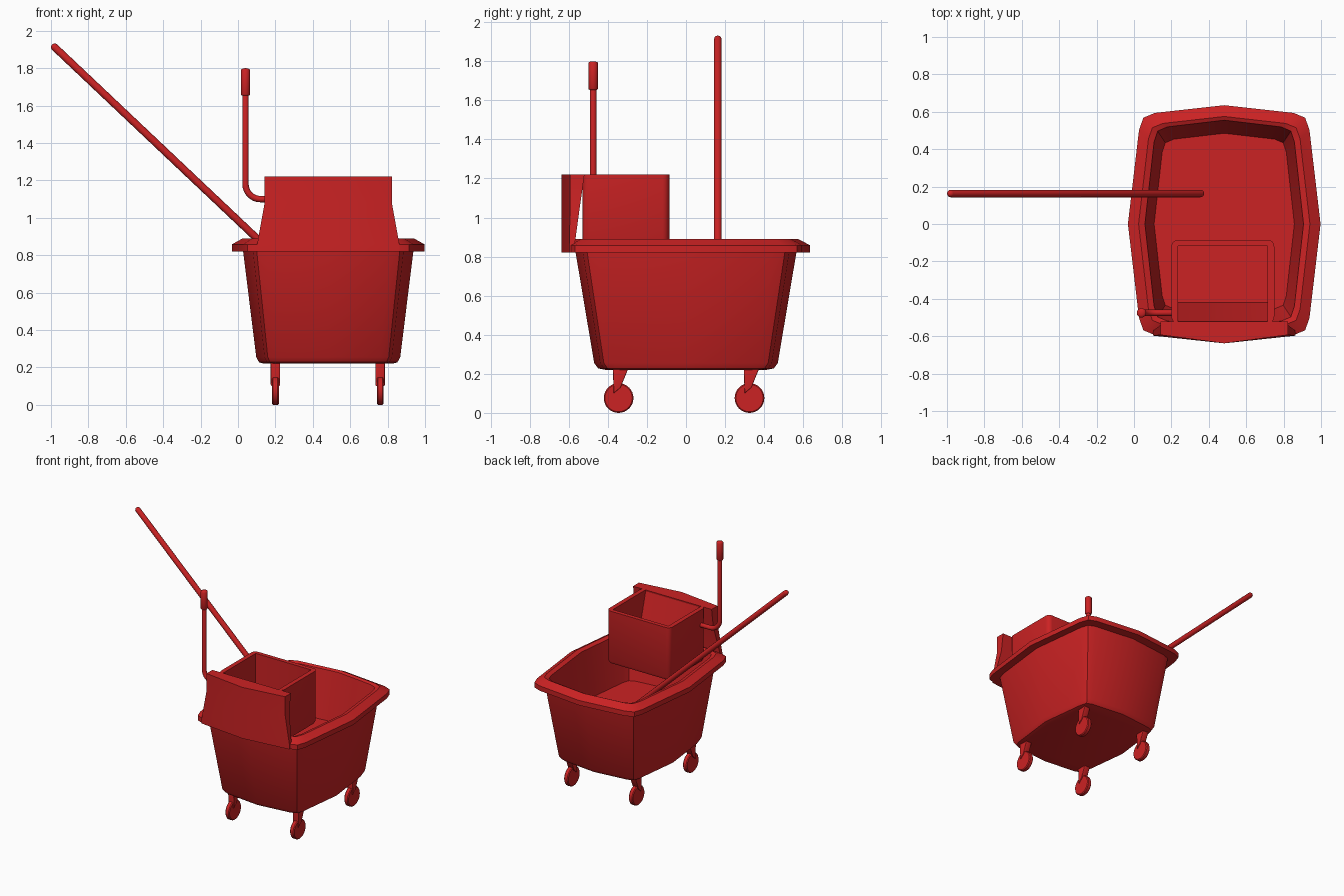
import bpy, bmesh, math
from mathutils import Vector

old = bpy.data.objects.get("Cube")
if old:
    bpy.data.objects.remove(old, do_unlink=True)

RED = (0.60, 0.016, 0.017, 1)
red = bpy.data.materials.new("bright red plastic")
red.use_nodes = True
red.diffuse_color = RED
red.node_tree.nodes["Principled BSDF"].inputs["Base Color"].default_value = RED

CX = 0.4825  # centre line of the bucket


def finish(name, bm, bevel=0, angle=30):
    bmesh.ops.recalc_face_normals(bm, faces=bm.faces)
    mesh = bpy.data.meshes.new(name)
    bm.to_mesh(mesh)
    bm.free()
    ob = bpy.data.objects.new(name, mesh)
    bpy.context.collection.objects.link(ob)
    mesh.materials.append(red)
    bpy.ops.object.select_all(action="DESELECT")
    ob.select_set(True)
    bpy.context.view_layer.objects.active = ob
    if bevel:
        mod = ob.modifiers.new("soft edges", "BEVEL")
        mod.width, mod.segments = bevel, 3
        bpy.ops.object.modifier_apply(modifier=mod.name)
    bpy.ops.object.shade_smooth_by_angle(angle=math.radians(angle))
    return ob


def loft(name, rings, **kw):
    """Skin a list of equal rings and cap both ends."""
    bm = bmesh.new()
    loops = [[bm.verts.new(p) for p in ring] for ring in rings]
    n = len(loops[0])
    for a, b in zip(loops, loops[1:]):
        for i in range(n):
            j = (i + 1) % n
            bm.faces.new((a[i], a[j], b[j], b[i]))
    bm.faces.new(loops[0])
    bm.faces.new(loops[-1])
    return finish(name, bm, **kw)


def rounded_rect(x0, x1, y0, y1, r, z):
    ring = []
    corners = ((x1, y1, -1, -1), (x0, y1, 1, -1), (x0, y0, 1, 1), (x1, y0, -1, 1))
    for k, (x, y, sx, sy) in enumerate(corners):
        for s in range(5):
            a = math.radians(90 * k + 22.5 * s)
            ring.append((x + sx * r + r * math.cos(a), y + sy * r + r * math.sin(a), z))
    return ring


def tube(name, path, radius, sides=16, cap=0.4):
    """Round rod along a path lying in one xz plane, with domed ends."""
    pts = [Vector(p) for p in path]
    rings = []
    for i, p in enumerate(pts):
        d = (pts[min(i + 1, len(pts) - 1)] - pts[max(i - 1, 0)]).normalized()
        u = Vector((0, 1, 0))
        v = d.cross(u)
        steps = [(0, 1)]
        dome = [(radius * math.sin(t) * cap * 2, math.cos(t)) for t in (0.5, 1.0, 1.4)]
        if i == 0:
            steps = [(-o, s) for o, s in reversed(dome)] + steps
        if i == len(pts) - 1:
            steps += dome
        for off, s in steps:
            rings.append([p + d * off + radius * s * (u * math.cos(a) + v * math.sin(a))
                          for a in (math.tau * k / sides for k in range(sides))])
    return loft(name, rings, angle=40)


# Bucket: one faceted outline lofted from underside, over the rim, to inner floor
quarter = [(1, 0), (0.885, 0.79), (0.84, 0.895), (0.72, 0.935), (0, 1)]
half = quarter + [(-x, y) for x, y in reversed(quarter[:-1])]
outline = half + [(x, -y) for x, y in reversed(half[1:-1])]
levels = [  # half width, half length, height
    (0.345, 0.41, 0.22), (0.37, 0.45, 0.228), (0.385, 0.47, 0.255),
    (0.455, 0.565, 0.82), (0.515, 0.635, 0.82), (0.515, 0.635, 0.858),
    (0.458, 0.575, 0.89), (0.424, 0.555, 0.88), (0.375, 0.485, 0.52)]
loft("bucket", [[(CX + w * x, l * y, z) for x, y in outline] for w, l, z in levels])

# Wringer front panel: bowed face, wings that thin towards the rim
panel = []
for z, w, back in ((0.82, 0.38, -0.57), (0.86, 0.38, -0.57),
                   (1.08, 0.34, -0.54), (1.22, 0.34, -0.52)):
    edge = -0.597 + (0.38 - w) * 0.1
    panel.append([(CX - w, edge, z), (CX, -0.638, z), (CX + w, edge, z),
                  (CX + w, back, z), (CX - w, back, z)])
loft("wringer_front_panel", panel)

# Wringer box: outer shell, top lip, then the cavity with a sloping front wall
X0, X1 = 0.2, 0.75
loft("wringer_box", [
    rounded_rect(X0 + 0.03, X1 - 0.03, -0.50, -0.115, 0.03, 0.80),
    rounded_rect(X0 + 0.008, X1 - 0.008, -0.52, -0.093, 0.035, 0.81),
    rounded_rect(X0, X1, -0.53, -0.085, 0.035, 0.83),
    rounded_rect(X0, X1, -0.53, -0.085, 0.035, 1.22),
    rounded_rect(X0 + 0.035, X1 - 0.035, -0.525, -0.117, 0.003, 1.22),
    rounded_rect(X0 + 0.035, X1 - 0.035, -0.42, -0.117, 0.003, 0.84)])

# Lever: rod that leaves the wringer sideways and bends upward, with a grip
LX, LY = 0.04, -0.475
bend = [(LX + 0.08 - 0.08 * math.sin(a), LY, 1.18 - 0.08 * math.cos(a))
        for a in (math.pi / 2 * k / 8 for k in range(9))]
tube("lever", [(0.22, LY, 1.10)] + bend + [(LX, LY, 1.70)], 0.017)
tube("lever_grip", [(LX, LY, 1.66), (LX, LY, 1.79)], 0.025, cap=0.2)

# Mop handle leaning over the rim
tube("mop_handle", [(-0.98, 0.163, 1.912), (0.355, 0.163, 0.65)], 0.02, cap=0.5)

# Casters: tapered bracket straddling a thin wheel
R = 0.076
bracket = [(-0.03, 0.24), (0.055, 0.24), (0.01, 0.13), (-0.025, 0.10)]
for side, x in (("right", 0.2), ("left", 0.76)):
    for end, y in (("front", -0.345), ("back", 0.325)):
        loft(f"{end}_{side}_caster_bracket",
             [[(x + o, y + a, z) for a, z in bracket] for o in (-0.025, 0.025)], bevel=0.004)
        loft(f"{end}_{side}_wheel",
             [[(x + o, y + r * math.cos(a), R + r * math.sin(a))
               for a in (math.tau * k / 32 for k in range(32))]
              for o, r in ((-0.018, R - 0.006), (-0.012, R), (0.012, R), (0.018, R - 0.006))])
